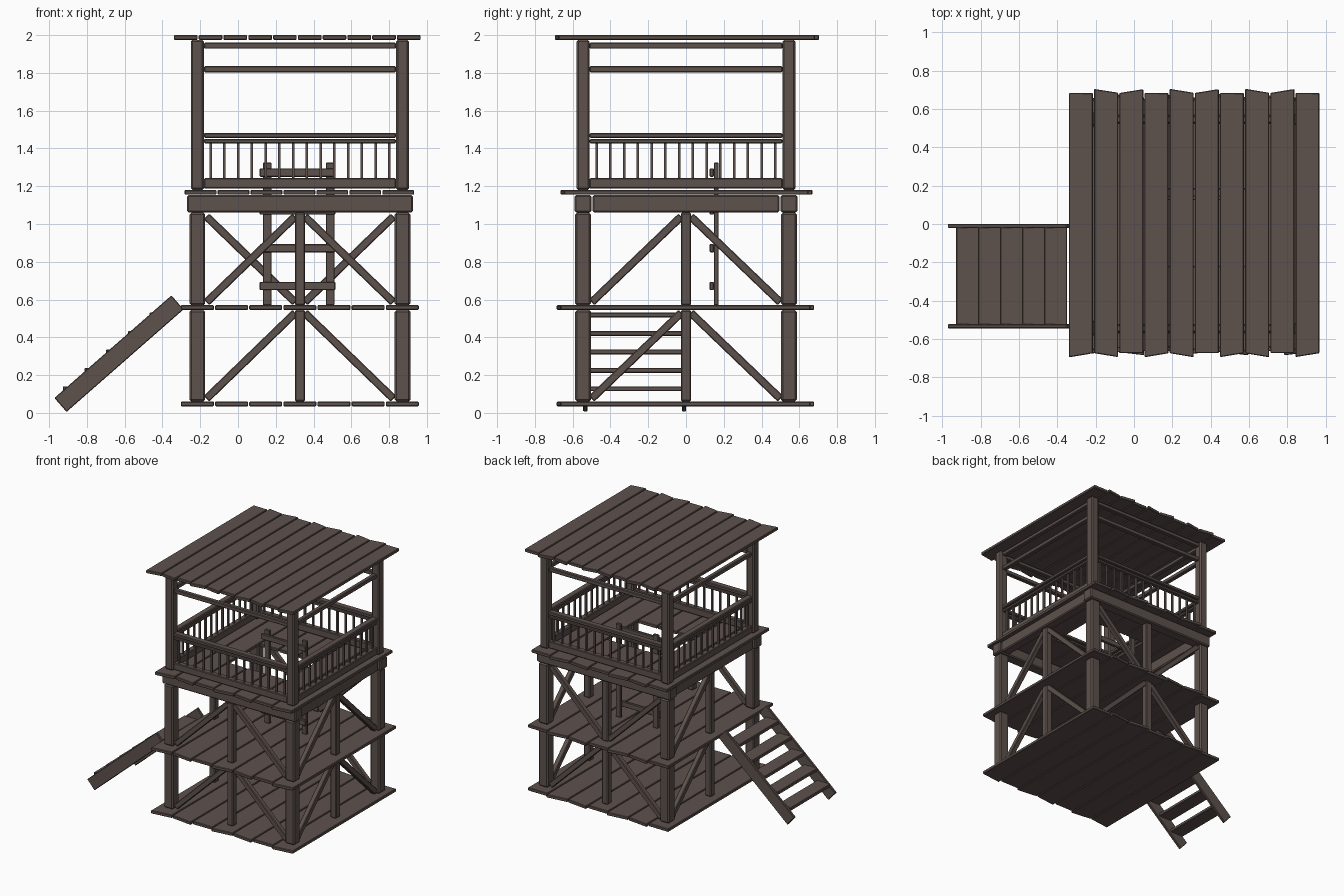
import bpy, bmesh, math, random
from mathutils import Matrix, Vector

random.seed(4)
if "Cube" in bpy.data.objects:
    bpy.data.objects.remove(bpy.data.objects["Cube"])

wood = bpy.data.materials.new("weathered_brown_wood")
wood.use_nodes = True
wood.diffuse_color = (0.11, 0.083, 0.073, 1)
wood.node_tree.nodes["Principled BSDF"].inputs["Base Color"].default_value = wood.diffuse_color

CX = 0.328            # tower centre in x
HX, HY = 0.543, 0.545  # half spacing of the corner posts


def finish(name, bm, bevel):
    if bevel:
        bmesh.ops.bevel(bm, geom=bm.edges[:], offset=bevel, segments=1, affect='EDGES')
    mesh = bpy.data.meshes.new(name)
    bm.to_mesh(mesh)
    bm.free()
    mesh.materials.append(wood)
    obj = bpy.data.objects.new(name, mesh)
    bpy.context.collection.objects.link(obj)
    return obj


def box(bm, lo, hi):
    lo, hi = Vector(lo), Vector(hi)
    m = Matrix.Translation((lo + hi) / 2) @ Matrix.Diagonal((*(hi - lo), 1))
    return bmesh.ops.create_cube(bm, size=1, matrix=m)["verts"]


def post(bm, x, y, w, z0, z1):
    box(bm, (x - w / 2, y - w / 2, z0), (x + w / 2, y + w / 2, z1))


def strut(bm, p, q, width, depth):
    """Square timber from p to q; depth is measured horizontally."""
    p, q = Vector(p), Vector(q)
    along = (q - p).normalized()
    side = along.cross(Vector((0, 0, 1))).normalized()
    up = side.cross(along)
    rot = Matrix((along, side, up)).transposed().to_4x4()
    m = Matrix.Translation((p + q) / 2) @ rot @ Matrix.Diagonal(((q - p).length, depth, width, 1))
    bmesh.ops.create_cube(bm, size=1, matrix=m)


def planks(name, x0, x1, y0, y1, z0, z1, count, hole=None):
    """Boards along y with unevenly sawn ends; hole = (first, last, y0, y1)."""
    bm = bmesh.new()
    step = (x1 - x0) / count
    for i in range(count):
        a = x0 + i * step + 0.003
        b = a + step - 0.006
        spans = [(y0, y1)]
        if hole and hole[0] <= i <= hole[1]:
            spans = [(y0, hole[2]), (hole[3], y1)]
        for s, e in spans:
            for v in box(bm, (a, s, z0), (b, e, z1)):
                if abs(v.co.y) > 0.5:
                    inward = 0.025 * abs(math.sin(i * 2.1 + (v.co.x > a + 0.01) + (v.co.y > 0)))
                    v.co.y -= math.copysign(inward, v.co.y)
    finish(name, bm, 0.004)


# Floors and roof
planks("ground_floor", -0.305, 0.96, -0.685, 0.68, 0.035, 0.06, 7)
planks("middle_floor", -0.305, 0.96, -0.685, 0.68, 0.545, 0.57, 7)
planks("upper_floor", -0.285, 0.935, -0.665, 0.67, 1.155, 1.18, 7, hole=(2, 4, -0.22, 0.18))
planks("roof", -0.342, 0.97, -0.695, 0.705, 1.975, 2.0, 10)

# Corner and middle posts
bm = bmesh.new()
for sx in (-1, 1):
    for sy in (-1, 1):
        x, y = CX + sx * HX, sy * HY
        post(bm, x, y, 0.083, 0.06, 0.545)
        post(bm, x, y, 0.083, 0.57, 1.06)
        post(bm, x, y, 0.07, 1.18, 1.975)
finish("corner_posts", bm, 0.01)

bm = bmesh.new()
for s in (-1, 1):
    for z0, z1 in ((0.06, 0.545), (0.57, 1.06)):
        post(bm, CX, s * HY, 0.055, z0, z1)
        post(bm, CX + s * HX, 0, 0.055, z0, z1)
finish("middle_posts", bm, 0.007)

# Beams under the upper floor
bm = bmesh.new()
for s in (-1, 1):
    box(bm, (-0.27, s * HY - 0.045, 1.062), (0.926, s * HY + 0.045, 1.153))
    x = CX + s * HX
    box(bm, (x - 0.04, -0.495, 1.062), (x + 0.04, 0.495, 1.153))
finish("floor_beams", bm, 0.008)

# Diagonal braces on each storey, left open beside the stairs
bm = bmesh.new()
for z0, z1 in ((0.075, 0.53), (0.585, 1.04)):
    for s in (-1, 1):
        corner, middle = CX + s * 0.495, CX + s * 0.025
        strut(bm, (corner, -HY, z0), (middle, -HY, z1), 0.042, 0.04)
        low, high = (corner, middle) if z0 < 0.5 else (middle, corner)
        strut(bm, (low, HY, z0), (high, HY, z1), 0.042, 0.04)
        strut(bm, (CX + HX, s * 0.5, z0), (CX + HX, s * 0.025, z1), 0.042, 0.04)
    strut(bm, (CX - HX, 0.5, z0), (CX - HX, 0.025, z1), 0.042, 0.04)
finish("diagonal_braces", bm, 0.005)

# Railings: (bottom z, top z, depth)
bars = ((1.187, 1.243, 0.045), (1.427, 1.45, 0.035), (1.456, 1.482, 0.05),
        (1.803, 1.836, 0.035), (1.928, 1.96, 0.035))
bm = bmesh.new()
for s in (-1, 1):
    for z0, z1, d in bars:
        box(bm, (CX - 0.508, s * HY - d / 2, z0), (CX + 0.508, s * HY + d / 2, z1))
        x = CX + s * HX
        box(bm, (x - d / 2, -0.51, z0), (x + d / 2, 0.51, z1))
finish("railing_bars", bm, 0.005)

bm = bmesh.new()
for i in range(14):
    t = (i - 6.5) * 0.0728
    for s in (-1, 1):
        post(bm, CX + t, s * HY, 0.014, 1.24, 1.43)
        post(bm, CX + s * HX, t, 0.014, 1.24, 1.43)
finish("balusters", bm, 0)

# Ladder through the hatch
bm = bmesh.new()
for x in (0.155, 0.488):
    box(bm, (x - 0.023, 0.148, 0.57), (x + 0.023, 0.173, 1.325))
for i in range(4):
    z = 0.672 + i * 0.2
    box(bm, (0.115, 0.125, z - 0.022), (0.515, 0.148, z + 0.022))
finish("ladder", bm, 0.004)

# Outside stairs
bm = bmesh.new()
for y in (-0.01, -0.533):
    strut(bm, (-0.94, y, 0.042), (-0.32, y, 0.585), 0.098, 0.022)
finish("stair_sides", bm, 0.004)
bm = bmesh.new()
for i in range(5):
    x, z = -0.867 + i * 0.1145, 0.128 + i * 0.0975
    box(bm, (x - 0.06, -0.525, z - 0.013), (x + 0.06, -0.018, z + 0.013))
finish("stair_treads", bm, 0.004)
